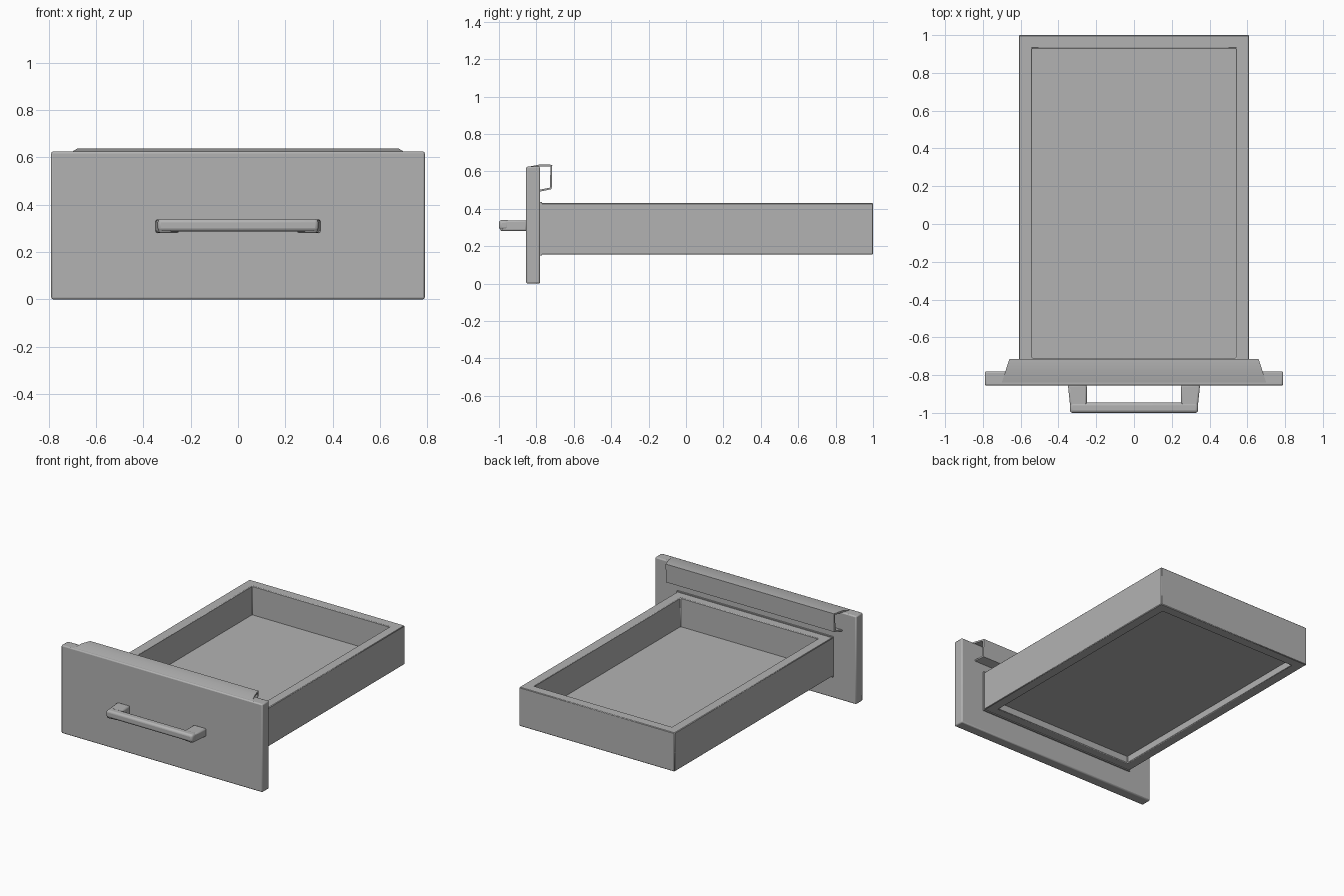
import bpy
import bmesh
from mathutils import Vector

cube = bpy.data.objects.get("Cube")
if cube:
    bpy.data.objects.remove(cube, do_unlink=True)

grey = bpy.data.materials.new("plain grey")
grey.use_nodes = True
grey.diffuse_color = (0.45, 0.45, 0.45, 1)
grey.node_tree.nodes["Principled BSDF"].inputs["Base Color"].default_value = grey.diffuse_color


def prism(name, outline, lift, bevel=0.0, segments=1):
    """Extrude a closed outline of 3D points along the lift vector."""
    bm = bmesh.new()
    face = bm.faces.new([bm.verts.new(p) for p in outline])
    grown = bmesh.ops.extrude_face_region(bm, geom=[face])["geom"]
    moved = [g for g in grown if isinstance(g, bmesh.types.BMVert)]
    bmesh.ops.translate(bm, verts=moved, vec=Vector(lift))
    bmesh.ops.recalc_face_normals(bm, faces=bm.faces[:])
    mesh = bpy.data.meshes.new(name)
    bm.to_mesh(mesh)
    bm.free()
    mesh.materials.append(grey)
    obj = bpy.data.objects.new(name, mesh)
    bpy.context.collection.objects.link(obj)
    if bevel:
        mod = obj.modifiers.new("soft edges", "BEVEL")
        mod.width, mod.segments = bevel, segments
    return obj


def box(name, x0, x1, y0, y1, z0, z1, bevel=0.0, segments=1):
    outline = [(x0, y0, z0), (x1, y0, z0), (x1, y1, z0), (x0, y1, z0)]
    return prism(name, outline, (0, 0, z1 - z0), bevel, segments)


# Front panel and the thin backing plate where the tray meets it
box("front_panel", -0.79, 0.79, -0.855, -0.78, 0, 0.625, 0.008, 2)
box("backing_plate", -0.613, 0.613, -0.785, -0.77, 0.15, 0.436)

# Tray walls: one mitred wall shape per side
W, F, B, T = 0.61, -0.78, 1.0, 0.07
outer = [(-W, F), (W, F), (W, B), (-W, B)]
inner = [(-W + T, F + T), (W - T, F + T), (W - T, B - T), (-W + T, B - T)]
mesh = bpy.data.meshes.new("tray_walls")
bm = bmesh.new()
rings = [[bm.verts.new((x, y, z)) for x, y in ring]
         for ring, z in ((outer, 0.155), (outer, 0.43), (inner, 0.43), (inner, 0.155))]
for r in range(4):
    lower, upper = rings[r], rings[(r + 1) % 4]
    for i in range(4):
        j = (i + 1) % 4
        bm.faces.new((lower[i], lower[j], upper[j], upper[i]))
bmesh.ops.recalc_face_normals(bm, faces=bm.faces[:])
bm.to_mesh(mesh)
bm.free()
mesh.materials.append(grey)
walls = bpy.data.objects.new("tray_walls", mesh)
bpy.context.collection.objects.link(walls)
edge = walls.modifiers.new("soft edges", "BEVEL")
edge.width, edge.segments = 0.004, 1

# Thin floor set above the lower rim
box("tray_floor", -0.545, 0.545, -0.715, 0.935, 0.205, 0.225)

# Open-ended channel behind the top of the panel
profile = [(-0.85, 0.623), (-0.78, 0.637), (-0.715, 0.635), (-0.718, 0.505),
           (-0.78, 0.492), (-0.78, 0.502), (-0.727, 0.513), (-0.725, 0.625),
           (-0.78, 0.625), (-0.85, 0.618)]
rail = prism("rear_channel", [(-1, y, z) for y, z in profile], (2, 0, 0))
for v in rail.data.vertices:
    v.co.x *= 0.66 + 0.32 * (-0.715 - v.co.y)

# Pull handle: rounded bar on two tapered posts
box("handle_bar", -0.34, 0.34, -1.0, -0.945, 0.287, 0.34, 0.015, 3)
for side, name in ((1, "left"), (-1, "right")):
    post = [(0.35, -0.85), (0.335, -0.995), (0.25, -0.985), (0.25, -0.85)]
    prism(name + "_handle_post", [(side * x, y, 0.28) for x, y in post],
          (0, 0, 0.058), 0.01, 2)

# Smooth the small bevels and keep the corners crisp
bpy.ops.object.select_all(action="DESELECT")
for obj in bpy.context.collection.objects:
    if obj.type == "MESH":
        obj.select_set(True)
        bpy.context.view_layer.objects.active = obj
bpy.ops.object.shade_smooth_by_angle(angle=0.5)
